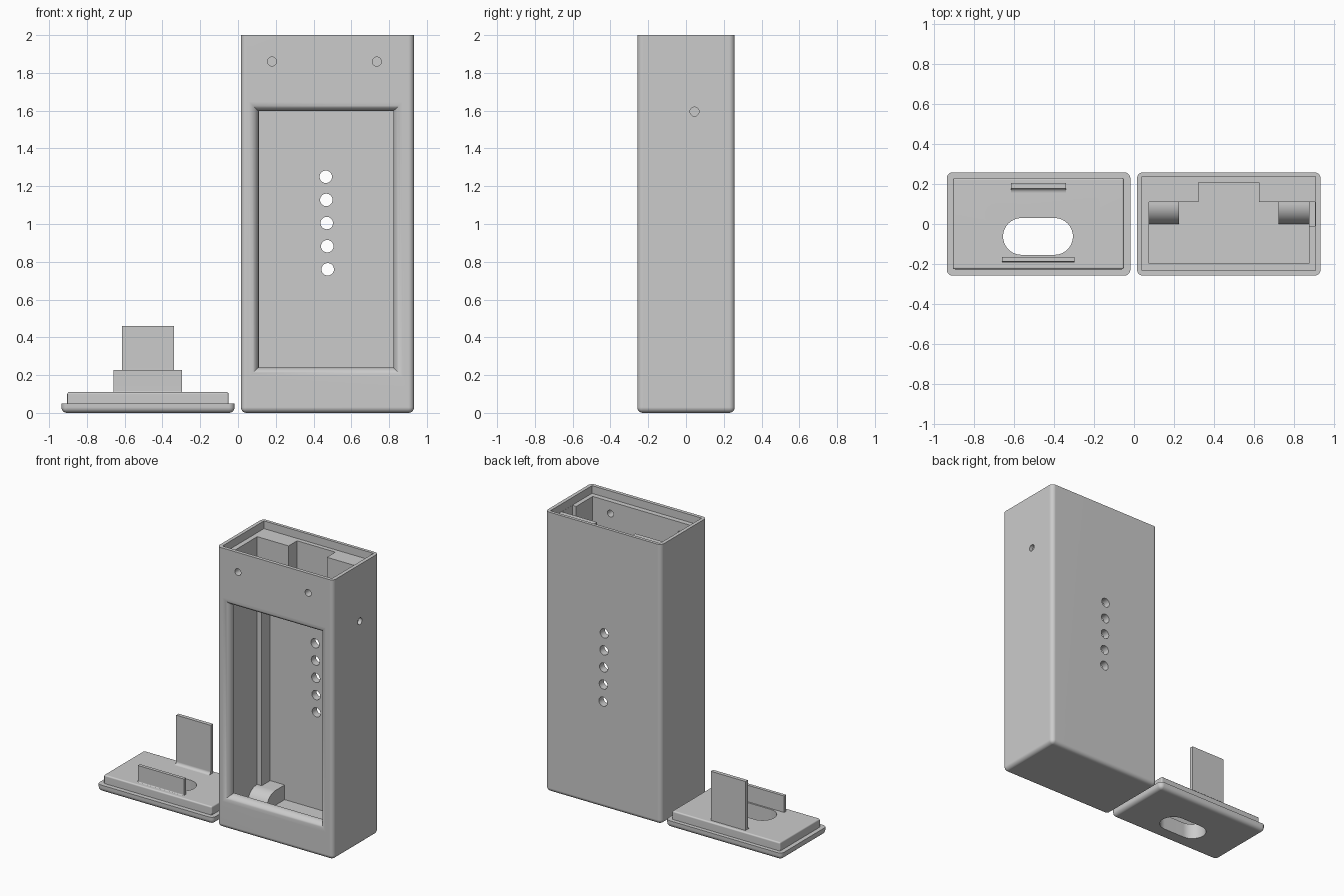
import bpy, bmesh, math
from mathutils import Vector

if "Cube" in bpy.data.objects:
    bpy.data.objects.remove(bpy.data.objects["Cube"])

grey = bpy.data.materials.new("light_grey_plastic")
grey.diffuse_color = (0.6, 0.6, 0.6, 1)
grey.use_nodes = True
grey.node_tree.nodes["Principled BSDF"].inputs["Base Color"].default_value = grey.diffuse_color


def finish(name, bm):
    bmesh.ops.recalc_face_normals(bm, faces=bm.faces[:])
    me = bpy.data.meshes.new(name)
    bm.to_mesh(me)
    bm.free()
    me.materials.append(grey)
    ob = bpy.data.objects.new(name, me)
    bpy.context.collection.objects.link(ob)
    return ob


def box(name, lo, hi, radius=0, pick=None, seg=5):
    """Box between two corners; edges chosen by pick(a, b) are rounded."""
    bm = bmesh.new()
    bmesh.ops.create_cube(bm, size=1)
    for v in bm.verts:
        v.co = Vector([(l + h) / 2 + c * (h - l) for l, h, c in zip(lo, hi, v.co)])
    if radius:
        edges = [e for e in bm.edges if pick(e.verts[0].co, e.verts[1].co)]
        bmesh.ops.bevel(bm, geom=edges, offset=radius, offset_type='OFFSET',
                        segments=seg, profile=0.5, affect='EDGES')
    return finish(name, bm)


def loft(name, rings):
    """Closed solid through a list of equal-length rings."""
    bm = bmesh.new()
    rows = [[bm.verts.new(p) for p in r] for r in rings]
    n = len(rows[0])
    for a, b in zip(rows, rows[1:]):
        for i in range(n):
            bm.faces.new((a[i], a[(i + 1) % n], b[(i + 1) % n], b[i]))
    bm.faces.new(rows[0])
    bm.faces.new(rows[-1][::-1])
    return finish(name, bm)


def circle(r, n=28):
    return [(r * math.cos(2 * math.pi * i / n), r * math.sin(2 * math.pi * i / n)) for i in range(n)]


def cut(target, cutter):
    cutter.hide_render = True
    m = target.modifiers.new("cut", 'BOOLEAN')
    m.operation, m.solver, m.object = 'DIFFERENCE', 'EXACT', cutter
    bpy.context.view_layer.objects.active = target
    bpy.ops.object.modifier_apply(modifier=m.name)
    bpy.data.objects.remove(cutter)


def smooth(ob):
    bpy.ops.object.select_all(action='DESELECT')
    ob.select_set(True)
    bpy.context.view_layer.objects.active = ob
    bpy.ops.object.shade_smooth_by_angle(angle=math.radians(30))
    m = ob.modifiers.new("even_shading", 'WEIGHTED_NORMAL')
    m.keep_sharp = True


def outer_edges(a, b):
    """Vertical edges and bottom rim."""
    return abs(a.z - b.z) > 0.01 or a.z + b.z < 0.01


Y = 0.258

# case shell
case = box("case", (0.015, -Y, 0), (0.932, Y, 2), 0.03, outer_edges)

# lid recess, main cavity, rear pocket, upper rear pocket, wire channel
for lo, hi in [((0.04, -0.233, 1.945), (0.906, 0.236, 2.1)),
               ((0.075, -0.197, 0.07), (0.875, 0.11, 2.05)),
               ((0.11, -0.1, 0.07), (0.84, 0.206, 1.64)),
               ((0.323, -0.1, 1.5), (0.625, 0.206, 2.05)),
               ((0.8, -0.01, 1.55), (0.905, 0.11, 2.05))]:
    cut(case, box("cavity_cutter", lo, hi))

# front window with rounded rim
R = 0.05
rings = []
for d in [-0.02] + [R * (1 - math.cos(math.pi / 2 * i / 7)) for i in range(8)] + [0.1]:
    t = min(max(d, 0), R)
    o = R - math.sqrt(max(R * R - (R - t) ** 2, 0))
    x0, x1, z0, z1 = 0.108 - o, 0.823 + o, 0.24 - o, 1.598 + o
    rings.append([(x, -Y + d, z) for x, z in ((x0, z0), (x1, z0), (x1, z1), (x0, z1))])
cut(case, loft("window_cutter", rings))

# row of holes through the back
for i in range(5):
    x, z = 0.465 + 0.0025 * i, 1.25 - 0.1225 * i
    cut(case, loft("back_hole_cutter", [[(x + a, y, z + b) for a, b in circle(0.033)] for y in (0.15, 0.3)]))

# screw holes in the front
for x in (0.18, 0.735):
    cut(case, loft("front_hole_cutter", [[(x + a, y, 1.86 + b) for a, b in circle(0.024)] for y in (-0.3, -0.15)]))

# side hole
cut(case, loft("side_hole_cutter", [[(x, 0.045 + a, 1.595 + b) for a, b in circle(0.024)] for x in (0.85, 1.0)]))
smooth(case)

# rounded pegs on the cavity floor
for side, x0, x1 in (("left", 0.07, 0.225), ("right", 0.722, 0.88)):
    prof = [(0.21, 0.06), (0.21, 0.175)]
    prof += [(0.1 - 0.1 * math.sin(t), 0.075 + 0.1 * math.cos(t))
             for t in [math.pi / 2 * i / 8 for i in range(9)]]
    prof.append((0.0, 0.06))
    smooth(loft(side + "_peg", [[(x, y, z) for y, z in prof] for x in (x0, x1)]))

# lid plate and its plug, cut by the cable slot
lid = box("lid_plate", (-0.935, -Y, 0), (-0.018, Y, 0.05), 0.03, outer_edges)
plug = box("lid_plug", (-0.904, -0.226, 0.045), (-0.05, 0.23, 0.11), 0.01,
           lambda a, b: abs(a.z - b.z) > 0.01 or a.z + b.z > 0.2, 3)
for part in (lid, plug):
    slot = []
    for i in range(32):
        t = math.pi * (i % 16) / 15 + (math.pi / 2 if i >= 16 else -math.pi / 2)
        cx = -0.562 if i >= 16 else -0.397
        slot.append((cx + 0.092 * math.cos(t), -0.062 + 0.092 * math.sin(t)))
    cut(part, loft("slot_cutter", [[(x, y, z) for x, y in slot] for z in (-0.1, 0.2)]))
    smooth(part)


def tab(name, x0, x1, y0, y1, top, f):
    """Upright plate with a small fillet at the foot of its front."""
    prof = [(y1, 0.1), (y1, top), (y0, top)]
    prof += [(y0 - f + f * math.cos(t), 0.11 + f - f * math.sin(t))
             for t in [math.pi / 2 * i / 5 for i in range(6)]]
    prof.append((y0 - f, 0.1))
    smooth(loft(name, [[(x, y, z) for y, z in prof] for x in (x0, x1)]))


# upright lid tabs
tab("rear_tab", -0.613, -0.34, 0.178, 0.205, 0.46, 0.02)
tab("front_tab", -0.66, -0.296, -0.188, -0.165, 0.228, 0.006)
